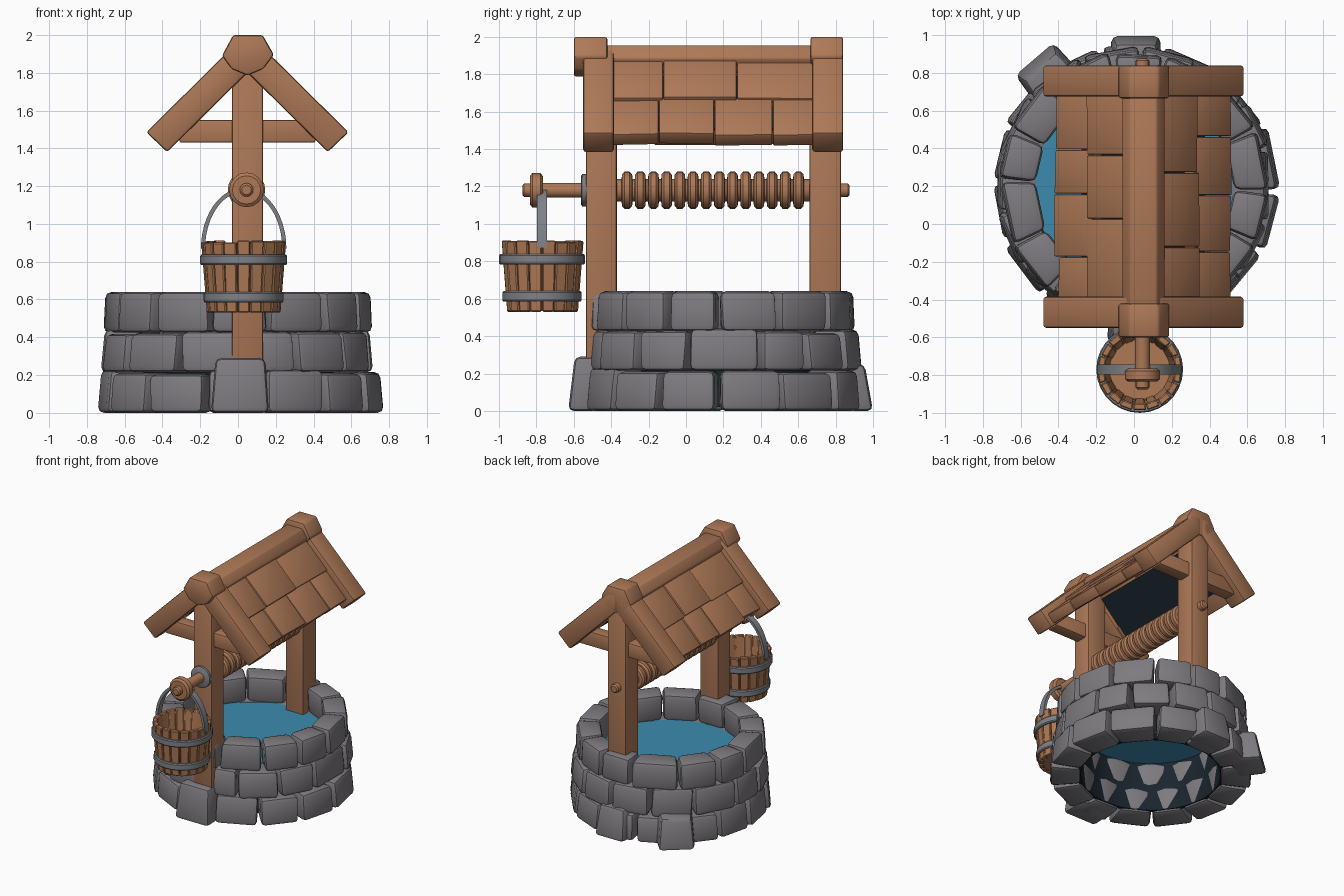
import bpy, bmesh, math, random

if "Cube" in bpy.data.objects:
    bpy.data.objects.remove(bpy.data.objects["Cube"])
random.seed(4)
U = random.uniform


def material(name, rgb):
    m = bpy.data.materials.new(name)
    m.diffuse_color = (*rgb, 1)
    m.use_nodes = True
    m.node_tree.nodes["Principled BSDF"].inputs["Base Color"].default_value = m.diffuse_color
    return m


WOOD = material("brown wood", (0.42, 0.19, 0.095))
PAIL = material("bucket wood", (0.43, 0.195, 0.09))
STONE = material("grey stone", (0.21, 0.198, 0.216))
METAL = material("grey metal", (0.21, 0.22, 0.24))
WATER = material("blue water", (0.045, 0.26, 0.43))
DARK = material("dark shadow", (0.010, 0.018, 0.026))


def finish(name, bm, mat, bevel=0, segs=2, angle=35):
    bmesh.ops.recalc_face_normals(bm, faces=bm.faces)
    if bevel:
        bmesh.ops.bevel(bm, geom=bm.edges[:], offset=bevel, segments=segs,
                        profile=0.5, affect='EDGES', clamp_overlap=True)
    me = bpy.data.meshes.new(name)
    bm.to_mesh(me)
    bm.free()
    me.materials.append(mat)
    me.shade_smooth()
    me.set_sharp_from_angle(angle=math.radians(angle))
    ob = bpy.data.objects.new(name, me)
    bpy.context.collection.objects.link(ob)
    return ob


def blocks(name, hexas, mat, bevel=0.01, segs=2):
    """Each hexa is 8 points: a bottom loop of 4, then a top loop of 4."""
    bm = bmesh.new()
    for pts in hexas:
        v = [bm.verts.new(p) for p in pts]
        bm.faces.new(v[:4])
        bm.faces.new(v[4:])
        for i in range(4):
            j = (i + 1) % 4
            bm.faces.new((v[i], v[j], v[4 + j], v[4 + i]))
    return finish(name, bm, mat, bevel, segs)


def box(x0, x1, y0, y1, z0, z1):
    return [(x, y, z) for z in (z0, z1)
            for x, y in ((x0, y0), (x1, y0), (x1, y1), (x0, y1))]


def prism(name, profile, y0, y1, mat, bevel=0.012):
    """Extrude an XZ outline along y."""
    bm = bmesh.new()
    a = [bm.verts.new((x, y0, z)) for x, z in profile]
    b = [bm.verts.new((x, y1, z)) for x, z in profile]
    bm.faces.new(a)
    bm.faces.new(b)
    n = len(a)
    for i in range(n):
        j = (i + 1) % n
        bm.faces.new((a[i], a[j], b[j], b[i]))
    return finish(name, bm, mat, bevel)


def lathe(name, profile, centre, mat, axis='Z', segs=28, closed=False):
    """Revolve (radius, height) points around the z or y axis."""
    bm = bmesh.new()
    cx, cy, cz = centre
    rings = []
    for r, h in profile:
        ring = []
        for k in range(segs):
            a = math.tau * k / segs
            c, s = r * math.cos(a), r * math.sin(a)
            p = (cx + c, cy + s, cz + h) if axis == 'Z' else (cx + c, cy + h, cz + s)
            ring.append(bm.verts.new(p))
        rings.append(ring)
    pairs = list(zip(rings, rings[1:])) + ([(rings[-1], rings[0])] if closed else [])
    for p, q in pairs:
        for k in range(segs):
            l = (k + 1) % segs
            bm.faces.new((p[k], p[l], q[l], q[k]))
    if not closed:
        for ring in (rings[0], rings[-1]):
            bm.faces.new(ring)
    return finish(name, bm, mat)


def polar(cx, cy, r, a, z):
    return (cx + r * math.cos(a), cy + r * math.sin(a), z)


# stone wall: three courses of worn blocks
WX, WY, N = 0.005, 0.2, 14
for name, z0, z1, ro, rt, shift in (("bottom_stones", 0.0, 0.225, 0.765, 0.745, 0),
                                    ("middle_stones", 0.215, 0.435, 0.74, 0.72, 0.5),
                                    ("top_stones", 0.425, 0.64, 0.72, 0.71, 0)):
    step = math.tau / N
    cuts = [-math.pi / 2 + step * (k - 0.5 + shift) + U(-0.05, 0.05) for k in range(N)]
    cuts.append(cuts[0] + math.tau)
    hexas = []
    for a0, a1 in zip(cuts, cuts[1:]):
        o, g = U(-0.012, 0.01), 0.003
        low = [U(0, 0.03), U(0, 0.03)]
        top = z1 + (U(-0.02, 0.01) if z1 < 0.6 else 0)
        hexas.append([
            polar(WX, WY, 0.535, a0 + g, z0), polar(WX, WY, ro + o, a0 + g + low[0], z0),
            polar(WX, WY, ro + o, a1 - g - low[1], z0), polar(WX, WY, 0.535, a1 - g, z0),
            polar(WX, WY, 0.525, a0 + g, top), polar(WX, WY, rt + o, a0 + g + U(0, .03), top),
            polar(WX, WY, rt + o, a1 - g - U(0, .03), top), polar(WX, WY, 0.525, a1 - g, top)])
    blocks(name, hexas, STONE, 0.032, 2)

# footing stones that stick out of the wall
c, s = math.cos(math.radians(128)), math.sin(math.radians(128))


def turned(r, t, z):
    return (WX + r * c - t * s, WY + r * s + t * c, z)


blocks("footing_stones", [
    [(-.145, -.63, 0), (.165, -.63, 0), (.155, -.40, 0), (-.13, -.40, 0),
     (-.12, -.595, .29), (.145, -.595, .29), (.14, -.40, .29), (-.11, -.40, .29)],
    [(-.14, .80, 0), (.15, .80, 0), (.14, 1.0, 0), (-.12, 1.0, 0),
     (-.12, .80, .25), (.14, .80, .25), (.12, .955, .25), (-.10, .955, .25)],
    [turned(.62, -.15, 0), turned(.87, -.13, 0), turned(.86, .14, 0), turned(.62, .15, 0),
     turned(.62, -.13, .25), turned(.82, -.11, .25), turned(.80, .12, .24), turned(.62, .13, .25)],
], STONE, 0.03)

# water and the dark lining below it
lathe("water", [(0.54, 0.425), (0.54, 0.43)], (WX, WY, 0), WATER)
lathe("well_lining", [(0.55, 0.02), (0.55, 0.42), (0.523, 0.42), (0.523, 0.02)],
      (WX, WY, 0), DARK, closed=True)

# posts and tie beams
CX = 0.05
blocks("front_post", [box(CX - .083, CX + .083, -.535, -.37, .2, 1.86)], WOOD, 0.012)
blocks("back_post", [box(CX - .083, CX + .083, .66, .83, .2, 1.86)], WOOD, 0.012)
blocks("tie_beams", [box(CX - .36, CX + .36, y - .05, y + .05, 1.43, 1.55)
                     for y in (-.455, .745)], WOOD, 0.01)

# rafters, ridge beam and ridge ends
raft = [(0, 1.94), (.075, 1.94), (.535, 1.485), (.425, 1.38), (0, 1.80)]
for side, sg in (("left", -1), ("right", 1)):
    for end, y0, y1 in (("front", -.55, -.385), ("back", .675, .84)):
        prism(f"{end}_{side}_rafter", [(CX + sg * x, z) for x, z in raft], y0, y1, WOOD, 0.014)
cap = [(-.075, 2.0), (.08, 2.0), (.14, 1.895), (.085, 1.82), (0, 1.785), (-.085, 1.82), (-.135, 1.89)]
prism("front_ridge_end", [(CX + x, z) for x, z in cap], -.6, -.42, WOOD, 0.014)
prism("back_ridge_end", [(CX + x, z) for x, z in cap], .665, .84, WOOD, 0.014)
prism("ridge_beam", [(CX + x, z) for x, z in
                     ((-.07, 1.955), (.07, 1.955), (.115, 1.885), (.07, 1.81), (-.07, 1.81), (-.115, 1.885))],
      -.45, .7, WOOD, 0.01)


# roof planks in two overlapping rows on each slope
def slope_board(sg, d0, d1, y0, y1, lift, thick, skew=0):
    k = math.sqrt(0.5)
    hi, lo = lift * k, (lift - thick) * k
    pt = lambda d, o, y: (CX + sg * (d + o), y, 1.945 - d + o)
    return [pt(d, o, y) for o in (lo, hi)
            for d, y in ((d0, y0), (d1, y0), (d1 + skew, y1), (d0, y1))]


for side, sg in (("left", -1), ("right", 1)):
    boards = []
    for d0, d1, lift, thick, count in ((.27, .468, 0, .083, 4), (.07, .29, .016, .08, 3)):
        ys = [-.41 + 1.1 * (i + (U(-.22, .22) if 0 < i < count else 0)) / count
              for i in range(count + 1)]
        for y0, y1 in zip(ys, ys[1:]):
            boards.append(slope_board(sg, d0, d1 + U(-.014, .004), y0 + .002, y1 - .002,
                                      lift + U(-.006, .008), thick, U(-.008, .004)))
    blocks(f"{side}_roof_planks", boards, WOOD, 0.008)
    blocks(f"{side}_roof_underside", [slope_board(sg, .10, .38, -.36, .64, -.075, .016)], DARK, 0)

# winding axle with hub, collar and rope coils
AX = (0.045, 0, 1.18)
lathe("axle", [(.025, -.875), (.036, -.865), (.036, -.83), (.04, -.76), (.04, -.5), (.06, -.37),
               (.06, .66), (.036, .7), (.036, .865), (.025, .875)], AX, WOOD, 'Y', 16)
lathe("axle_hub", [(.075, -.835), (.092, -.822), (.092, -.778), (.075, -.765)], AX, WOOD, 'Y', 16)
lathe("axle_collar", [(.075, -.562), (.086, -.555), (.086, -.53), (.08, -.52)], AX, METAL, 'Y', 20)
for i in range(14):
    y = -.315 + i * .0705
    lathe(f"rope_coil_{i + 1}", [(.055, y - .03), (.085, y - .027), (.099, y - .014), (.099, y + .014),
                                 (.085, y + .027), (.055, y + .03)], AX, WOOD, 'Y', 20)

# bucket staves, floor and hoops
BX, BY, S = 0.03, -0.77, 18
staves = []
for k in range(S):
    a0, a1 = math.tau * k / S + .012, math.tau * (k + 1) / S - .012
    o, top = U(-.004, .004), .908 + U(-.008, .004)
    staves.append([polar(BX, BY, r + o, a, z) for z, ri, ro in ((.53, .155, .192), (top, .185, .222))
                   for r, a in ((ri, a0), (ro, a0), (ro, a1), (ri, a1))])
blocks("bucket_staves", staves, PAIL, 0.006, 1)
lathe("bucket_lining", [(.165, .535), (.192, .895), (.186, .895), (.16, .58), (.01, .58), (.01, .535)],
      (BX, BY, 0), PAIL, closed=True)
for name, z, r in (("upper_hoop", .81, .23), ("lower_hoop", .612, .212)):
    lathe(name, [(r - .03, z - .028), (r - .006, z - .028), (r, z - .02), (r, z + .02),
                 (r - .006, z + .028), (r - .03, z + .028)], (BX, BY, 0), METAL, closed=True)

# bucket handle: a flat strip bent into an arch
bm = bmesh.new()
rows = []
for i in range(25):
    t = math.pi * i / 24
    rows.append([bm.verts.new((BX + (.215 + o) * math.cos(t), BY + w, .87 + (.31 + o) * math.sin(t)))
                 for o, w in ((-.011, -.026), (.011, -.026), (.011, .026), (-.011, .026))])
for p, q in zip(rows, rows[1:]):
    for k in range(4):
        l = (k + 1) % 4
        bm.faces.new((p[k], p[l], q[l], q[k]))
bm.faces.new(rows[0])
bm.faces.new(rows[-1])
finish("bucket_handle", bm, METAL)
